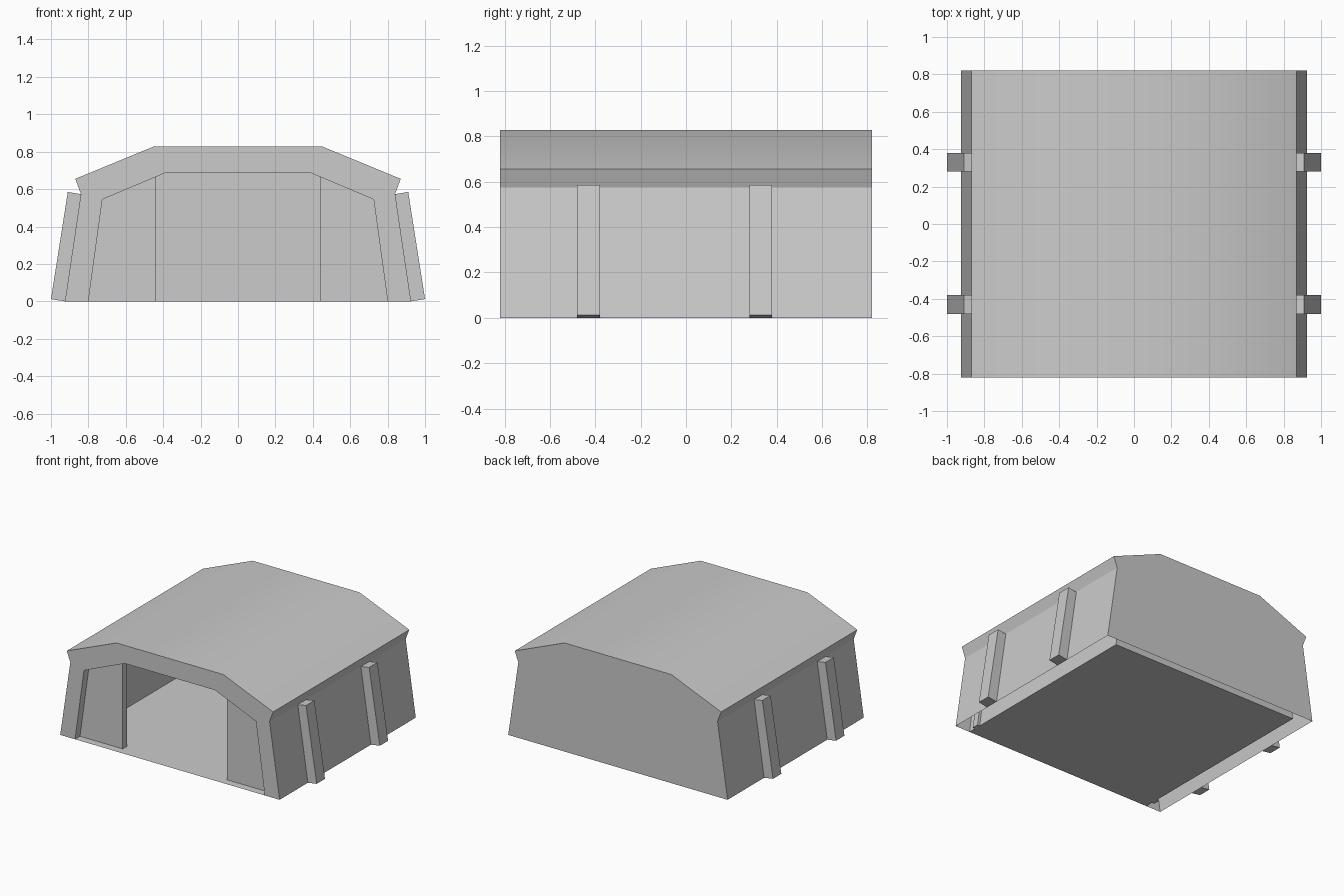
import bpy
import bmesh
import math

if "Cube" in bpy.data.objects:
    bpy.data.objects.remove(bpy.data.objects["Cube"])

FRONT, BACK, INNER_BACK = -0.82, 0.82, 0.76


def mirrored(half):
    """Full left-to-right outline from right-half points listed bottom to top."""
    return [(-x, z) for x, z in half] + list(reversed(half))


def finish(bm, name):
    bmesh.ops.recalc_face_normals(bm, faces=bm.faces)
    mesh = bpy.data.meshes.new(name)
    bm.to_mesh(mesh)
    bm.free()
    obj = bpy.data.objects.new(name, mesh)
    bpy.context.collection.objects.link(obj)
    return obj


def ring(bm, outline, y):
    return [bm.verts.new((x, y, z)) for x, z in outline]


def bridge(bm, a, b):
    for i in range(len(a) - 1):
        bm.faces.new((a[i], a[i + 1], b[i + 1], b[i]))


def prism_pair(name, outline, y0, y1):
    """Extrude an x-z outline along y and mirror it to the other side."""
    bm = bmesh.new()
    a, b = ring(bm, outline, y0), ring(bm, outline, y1)
    bm.faces.new(a)
    bm.faces.new(b)
    bridge(bm, a + a[:1], b + b[:1])
    obj = finish(bm, name)
    obj.modifiers.new("mirror", 'MIRROR').use_axis = (True, False, False)
    return obj


# Shelter shell: outer skin, front rim, inner lining and floor (walls hollow below)
outer = mirrored([(0.925, 0), (0.84, 0.575), (0.87, 0.655), (0.45, 0.828)])
inner = mirrored([(0.80, 0), (0.725, 0.545), (0.38, 0.69)])
bm = bmesh.new()
of, ob = ring(bm, outer, FRONT), ring(bm, outer, BACK)
nf, nb = ring(bm, inner, FRONT), ring(bm, inner, INNER_BACK)
bridge(bm, of, ob)
bm.faces.new(ob)
bm.faces.new(of + nf[::-1])
bridge(bm, nf, nb)
bm.faces.new(nb)
bm.faces.new((nf[0], nf[-1], nb[-1], nb[0]))
shell = finish(bm, "shelter_shell")
bpy.context.view_layer.objects.active = shell
shell.select_set(True)
bpy.ops.object.shade_smooth_by_angle(angle=math.radians(25))

# Door panels, set back in the opening and running into the lining
prism_pair("door_panels", [(0.44, 0), (0.82, 0), (0.745, 0.555), (0.44, 0.68)],
           -0.76, -0.71)

# Leaning wall buttresses
for label, y in (("front", -0.43), ("rear", 0.33)):
    prism_pair(label + "_buttresses",
               [(0.925, 0), (1.0, 0.012), (0.91, 0.585), (0.84, 0.573)],
               y - 0.05, y + 0.05)
